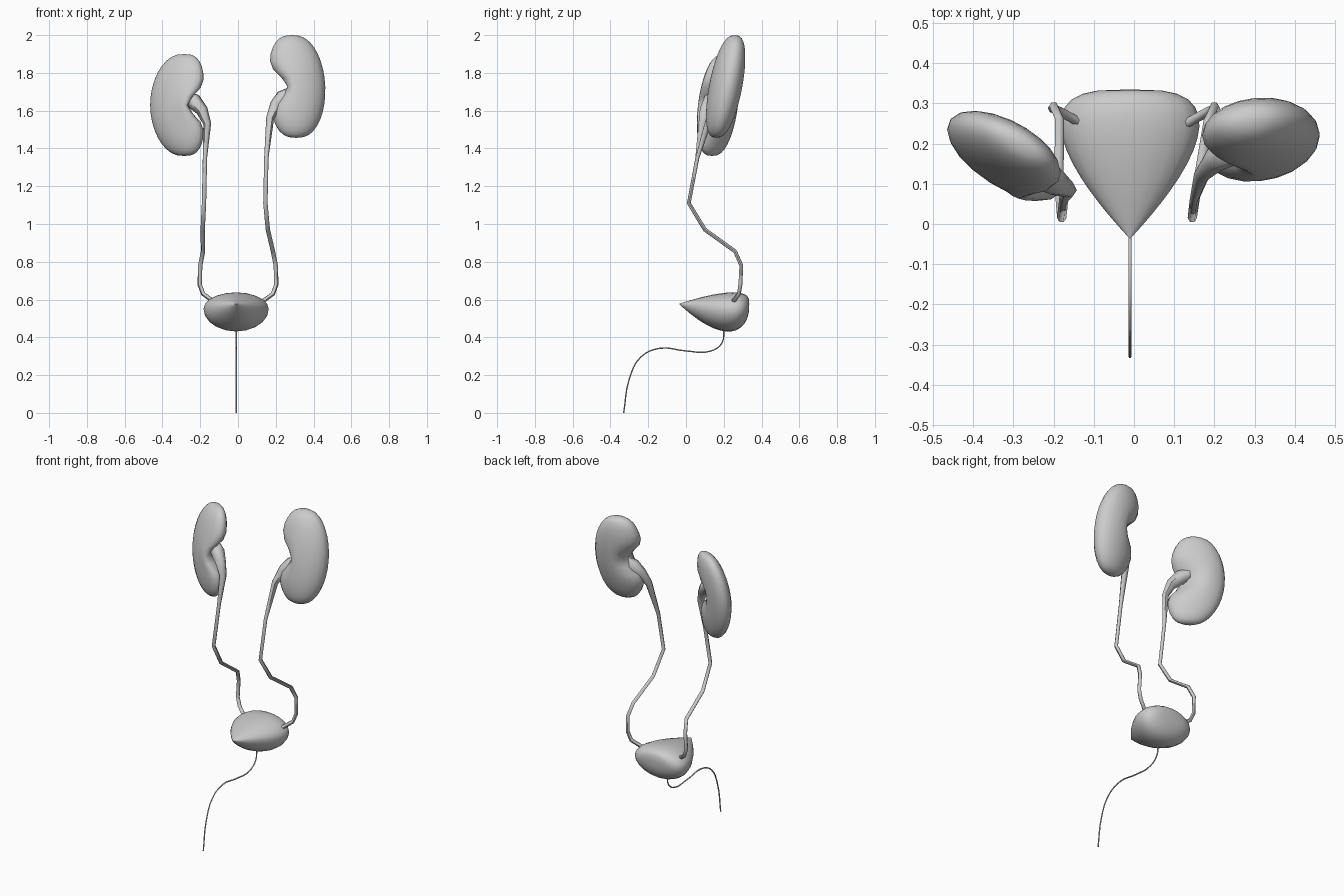
import bpy, bmesh, math

if "Cube" in bpy.data.objects:
    bpy.data.objects.remove(bpy.data.objects["Cube"])

grey = bpy.data.materials.new("light_grey")
grey.use_nodes = True
colour = (0.6, 0.6, 0.6, 1)
grey.diffuse_color = colour
grey.node_tree.nodes["Principled BSDF"].inputs["Base Color"].default_value = colour


def add_part(name, data):
    """Link a mesh or curve as a smooth grey mesh object."""
    part = bpy.data.objects.new(name, data)
    bpy.context.collection.objects.link(part)
    data.materials.append(grey)
    bpy.ops.object.select_all(action="DESELECT")
    part.select_set(True)
    bpy.context.view_layer.objects.active = part
    if part.type == "CURVE":
        bpy.ops.object.convert(target="MESH")
    bpy.ops.object.shade_smooth_by_angle(angle=math.radians(60))


def shaped_ball(name, shape):
    """Reshape a unit sphere by a rule that maps each point to its new place."""
    bm = bmesh.new()
    bmesh.ops.create_uvsphere(bm, u_segments=20, v_segments=18, radius=1)
    for vert in bm.verts:
        vert.co = shape(*vert.co)
    bmesh.ops.recalc_face_normals(bm, faces=bm.faces)
    mesh = bpy.data.meshes.new(name)
    bm.to_mesh(mesh)
    bm.free()
    add_part(name, mesh)


def kidney(name, side, centre, size, lean, yaw, tilt, bow, notch):
    """A full, flattened ball, leaning back, bowed and notched on its inner side."""
    def shape(u, v, w):
        full = max(1 - w * w, 0.01) ** -0.12
        height = w * size[2]
        out = u * full * size[0]
        if u < 0:
            out *= 1.03
        depth = v * full * size[1] + lean * height + yaw * side * out
        press = notch * max(0, -u) * math.exp(-(height / 0.08) ** 2)
        return (centre[0] + side * (out + press - bow * w * w) + tilt * height,
                centre[1] + depth, centre[2] + height)
    shaped_ball(name, shape)


def tube(name, points, radius_at, handle):
    """A round tube through the points, its radius set by a rule."""
    curve = bpy.data.curves.new(name, "CURVE")
    curve.dimensions = "3D"
    curve.bevel_depth = 1
    curve.bevel_resolution = 1
    curve.resolution_u = 4
    curve.use_fill_caps = True
    spline = curve.splines.new("BEZIER")
    spline.bezier_points.add(len(points) - 1)
    for index, (knot, place) in enumerate(zip(spline.bezier_points, points)):
        knot.co = place
        knot.handle_left_type = knot.handle_right_type = handle
        knot.radius = radius_at(index)
    add_part(name, curve)


# Kidneys: the left one sits higher, the right one is turned more
kidney("left_kidney", 1, centre=(0.312, 0.21, 1.728), size=(0.15, 0.088, 0.272),
       lean=0.18, yaw=0.1, tilt=-0.04, bow=0.015, notch=0.105)
kidney("right_kidney", -1, centre=(-0.32, 0.17, 1.63), size=(0.145, 0.083, 0.27),
       lean=0.12, yaw=-0.45, tilt=0, bow=0.035, notch=0.095)


# Bladder: pointed at the front, swelling towards a round back
def swell(t, rise, fall):
    """Zero at both ends, with a peak of one in between."""
    peak = rise / (rise + fall)
    return (t / peak) ** rise * ((1 - t) / (1 - peak)) ** fall


def bladder_shape(u, v, w):
    t = min(max((1 - w) / 2, 0), 1)
    angle = math.atan2(v, u)
    plump = swell(t, 1, 0.3)
    if v > 0:
        rise = 0.088 * plump
    else:
        rise = 0.12 * swell(t, 1, 0.45)
    return (0.173 * plump * math.cos(angle) - 0.01,
            0.372 * t - 0.037,
            0.577 - 0.027 * plump + rise * math.sin(angle))


shaped_ball("bladder", bladder_shape)


# Ureters: a funnel in each kidney notch, narrowing to a thin tube
def funnel(index):
    return max(0.0115, 0.043 - 0.011 * abs(index - 1))


upper_left = [(0.29, 0.2, 1.7), (0.24, 0.18, 1.67), (0.2, 0.16, 1.63),
              (0.17, 0.125, 1.56), (0.15, 0.06, 1.35), (0.145, 0.015, 1.11),
              (0.158, 0.1, 0.97)]
upper_right = [(-0.28, 0.16, 1.68), (-0.235, 0.13, 1.65), (-0.19, 0.1, 1.6),
               (-0.163, 0.085, 1.53), (-0.175, 0.06, 1.35), (-0.18, 0.015, 1.11),
               (-0.187, 0.1, 0.97)]
lower = [(0.185, 0.26, 0.855), (0.2, 0.293, 0.78), (0.203, 0.288, 0.68),
         (0.185, 0.28, 0.63), (0.13, 0.25, 0.59)]
tube("left_ureter", upper_left + lower, funnel, "VECTOR")
tube("right_ureter", upper_right + [(-x, y, z) for x, y, z in lower], funnel, "VECTOR")

# Urethra: a thin tube that curves forward and then down
bend = [(0.2, 0.45), (0.19, 0.37), (0.13, 0.327), (0, 0.328), (-0.14, 0.342),
        (-0.24, 0.295), (-0.3, 0.18), (-0.33, 0)]
tube("urethra", [(-0.01, y, z) for y, z in bend], lambda index: 0.004, "AUTO")
